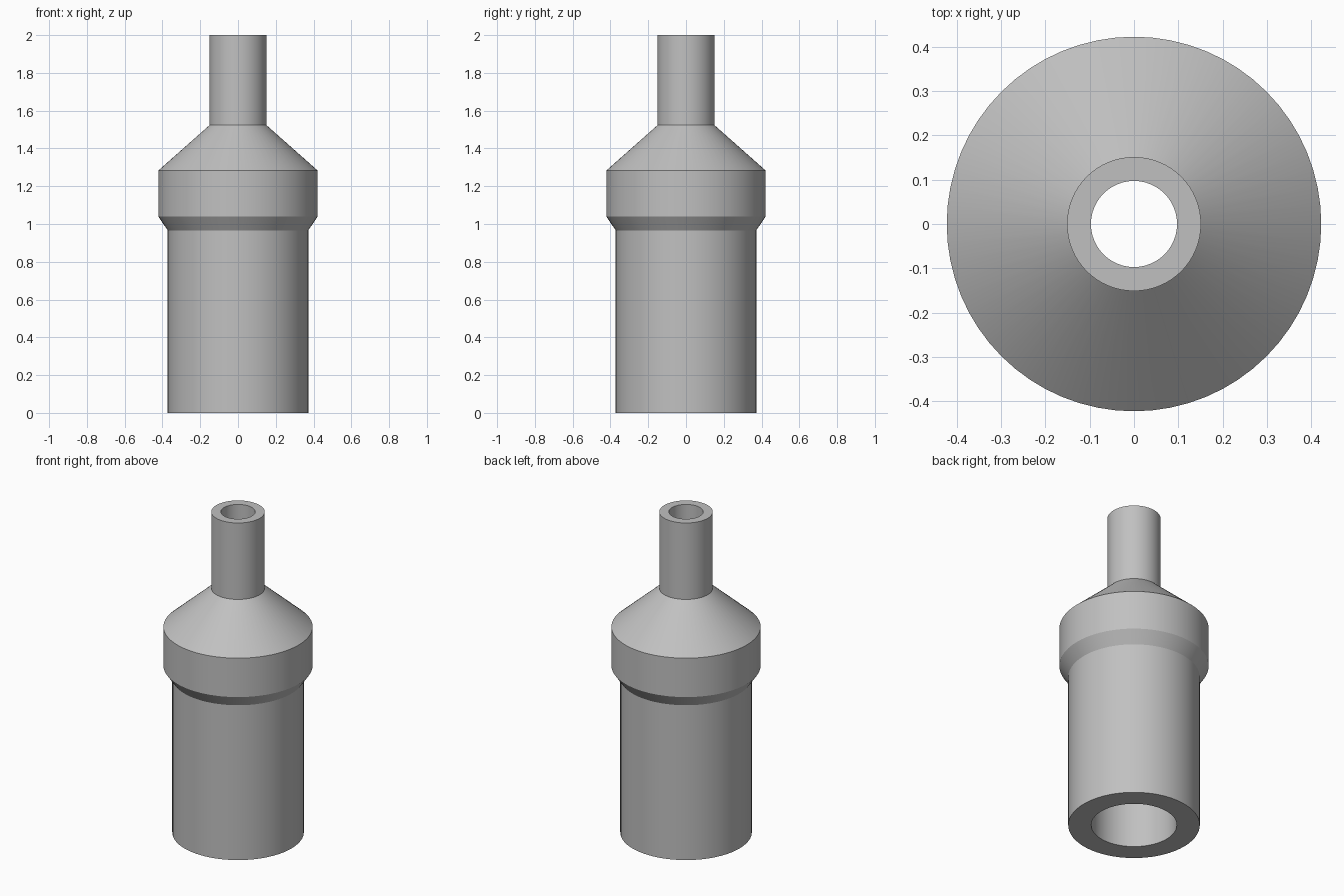
import bpy
import bmesh
import math

cube = bpy.data.objects.get("Cube")
if cube:
    bpy.data.objects.remove(cube, do_unlink=True)

SEGMENTS = 64

# Single grey material
grey = bpy.data.materials.new("plain grey")
grey.use_nodes = True
colour = (0.53, 0.53, 0.53, 1.0)
grey.diffuse_color = colour
grey.node_tree.nodes["Principled BSDF"].inputs["Base Color"].default_value = colour


def lathe(name, profile):
    """Spin a closed (radius, height) profile around the z axis."""
    bm = bmesh.new()
    rings = []
    for r, z in profile:
        ring = []
        for i in range(SEGMENTS):
            a = math.tau * i / SEGMENTS
            ring.append(bm.verts.new((r * math.cos(a), r * math.sin(a), z)))
        rings.append(ring)
    for k, low in enumerate(rings):
        high = rings[(k + 1) % len(rings)]
        for i in range(SEGMENTS):
            j = (i + 1) % SEGMENTS
            bm.faces.new((low[i], low[j], high[j], high[i]))
    bmesh.ops.recalc_face_normals(bm, faces=bm.faces)
    mesh = bpy.data.meshes.new(name)
    bm.to_mesh(mesh)
    bm.free()
    mesh.materials.append(grey)
    obj = bpy.data.objects.new(name, mesh)
    bpy.context.collection.objects.link(obj)
    bpy.context.view_layer.objects.active = obj
    obj.select_set(True)
    bpy.ops.object.shade_smooth_by_angle(angle=math.radians(20))
    obj.select_set(False)
    return obj


# Outer wall: body, flared collar, conical shoulder, neck
outer = [(0.372, 0), (0.372, 0.966), (0.422, 1.04), (0.422, 1.283),
         (0.151, 1.523), (0.151, 2.0)]
# Inner wall, top to bottom: narrow bore, tapered step, wide bore
inner = [(0.097, 2.0), (0.097, 1.523), (0.242, 1.283), (0.242, 0)]

lathe("reducer_fitting", outer + inner)
